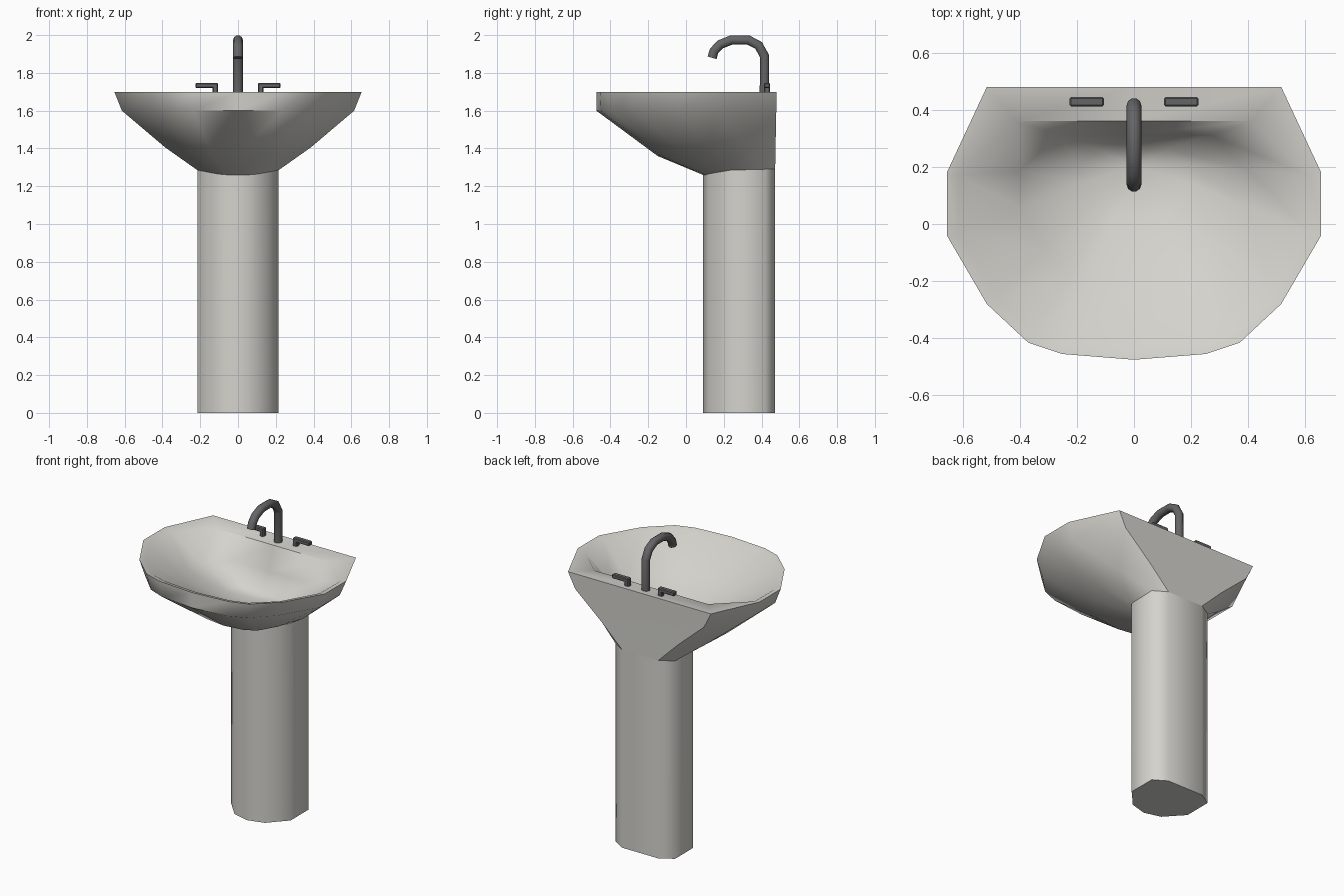
import bpy, bmesh, math

if "Cube" in bpy.data.objects:
    bpy.data.objects.remove(bpy.data.objects["Cube"])

def material(name, rgb):
    m = bpy.data.materials.new(name)
    m.diffuse_color = (*rgb, 1)
    m.use_nodes = True
    m.node_tree.nodes["Principled BSDF"].inputs["Base Color"].default_value = m.diffuse_color
    return m

CERAMIC = material("ceramic", (0.66, 0.65, 0.61))
METAL = material("dark_metal", (0.13, 0.13, 0.135))

def smooth(ob, angle):
    bpy.ops.object.select_all(action='DESELECT')
    ob.select_set(True)
    bpy.context.view_layer.objects.active = ob
    bpy.ops.object.shade_smooth_by_angle(angle=math.radians(angle))

def finish(name, bm, mat, angle):
    me = bpy.data.meshes.new(name)
    bm.to_mesh(me)
    bm.free()
    ob = bpy.data.objects.new(name, me)
    bpy.context.collection.objects.link(ob)
    me.materials.append(mat)
    smooth(ob, angle)
    return ob

def full(half):
    """Mirror a half outline (front centre -> right -> back centre)."""
    return half + [(-x, y, z) for x, y, z in half[-2:0:-1]]

def loft(bm, halves):
    rings = [[bm.verts.new(p) for p in full(h)] for h in halves]
    n = len(rings[0])
    for a, b in zip(rings, rings[1:]):
        for i in range(n):
            j = (i + 1) % n
            bm.faces.new((a[i], a[j], b[j], b[i]))
    return rings

def at(pts, z):
    return [(x, y, z) for x, y in pts]

def scaled(half, s, z, cy=0.22):
    return [(x * s, cy + (y - cy) * s, z) for x, y, _ in half]

# Half outlines, from front centre round the right side to back centre
rim = at([(0, -.475), (.25, -.455), (.37, -.415), (.515, -.28),
          (.655, -.04), (.655, .18), (.515, .48), (0, .48)], 1.70)
low = at([(0, -.475), (.235, -.45), (.345, -.405), (.48, -.27),
          (.615, -.04), (.615, .17), (.465, .478), (0, .478)], 1.60)
inner = at([(0, -.44), (.235, -.42), (.345, -.385), (.485, -.26),
            (.615, -.03), (.615, .17), (.41, .36), (0, .36)], 1.69)
neck = [(0, .09, 1.26), (.055, .105, 1.26), (.11, .12, 1.265), (.16, .175, 1.275),
        (.215, .235, 1.285), (.215, .42, 1.29), (.13, .472, 1.29), (0, .472, 1.29)]
mid_z = [1.36, 1.36, 1.365, 1.38, 1.405, 1.415, 1.43, 1.43]
mid = [(a[0] + (b[0] - a[0]) * .575, a[1] + (b[1] - a[1]) * .575, z)
       for a, b, z in zip(low, neck, mid_z)]

# Basin: outer shell, rim and inner bowl
bm = bmesh.new()
rings = loft(bm, [neck, mid, low, rim, inner, scaled(inner, .65, 1.54), scaled(inner, .3, 1.42)])
c = bm.verts.new((0, .2, 1.40))
w = rings[-1]
for i in range(len(w)):
    bm.faces.new((w[i], w[(i + 1) % len(w)], c))
finish("basin", bm, CERAMIC, 50)

# Pedestal
bm = bmesh.new()
rings = loft(bm, [[(x, y, 0) for x, y, _ in neck], neck])
bm.faces.new(rings[0][::-1])
finish("pedestal", bm, CERAMIC, 65)

# Curved spout
cu = bpy.data.curves.new("spout", 'CURVE')
cu.dimensions = '3D'
path = [(.415, 1.69), (.415, 1.89), (.385, 1.945), (.33, 1.974),
        (.24, 1.974), (.18, 1.95), (.148, 1.915), (.138, 1.88)]
sp = cu.splines.new('POLY')
sp.points.add(len(path) - 1)
for p, (y, z) in zip(sp.points, path):
    p.co = (0, y, z, 1)
cu.bevel_depth = .026
cu.bevel_resolution = 3
cu.use_fill_caps = True
spout = bpy.data.objects.new("spout", cu)
bpy.context.collection.objects.link(spout)
cu.materials.append(METAL)
bpy.context.view_layer.objects.active = spout
spout.select_set(True)
bpy.ops.object.convert(target='MESH')
smooth(bpy.context.view_layer.objects.active, 50)

# Tap handles: short stem with a lever pointing outwards
for side, name in ((-1, "left_handle"), (1, "right_handle")):
    bm = bmesh.new()
    for x0, x1, z0, z1 in ((.105, .135, 1.69, 1.73), (.105, .225, 1.72, 1.747)):
        vs = bmesh.ops.create_cube(bm, size=1)['verts']
        for v in vs:
            v.co = (side * ((x0 + x1) / 2 + v.co.x * (x1 - x0)),
                    .428 + v.co.y * .032, (z0 + z1) / 2 + v.co.z * (z1 - z0))
    bmesh.ops.recalc_face_normals(bm, faces=bm.faces[:])
    bmesh.ops.bevel(bm, geom=bm.edges[:], offset=.005, segments=1, affect='EDGES')
    finish(name, bm, METAL, 30)
